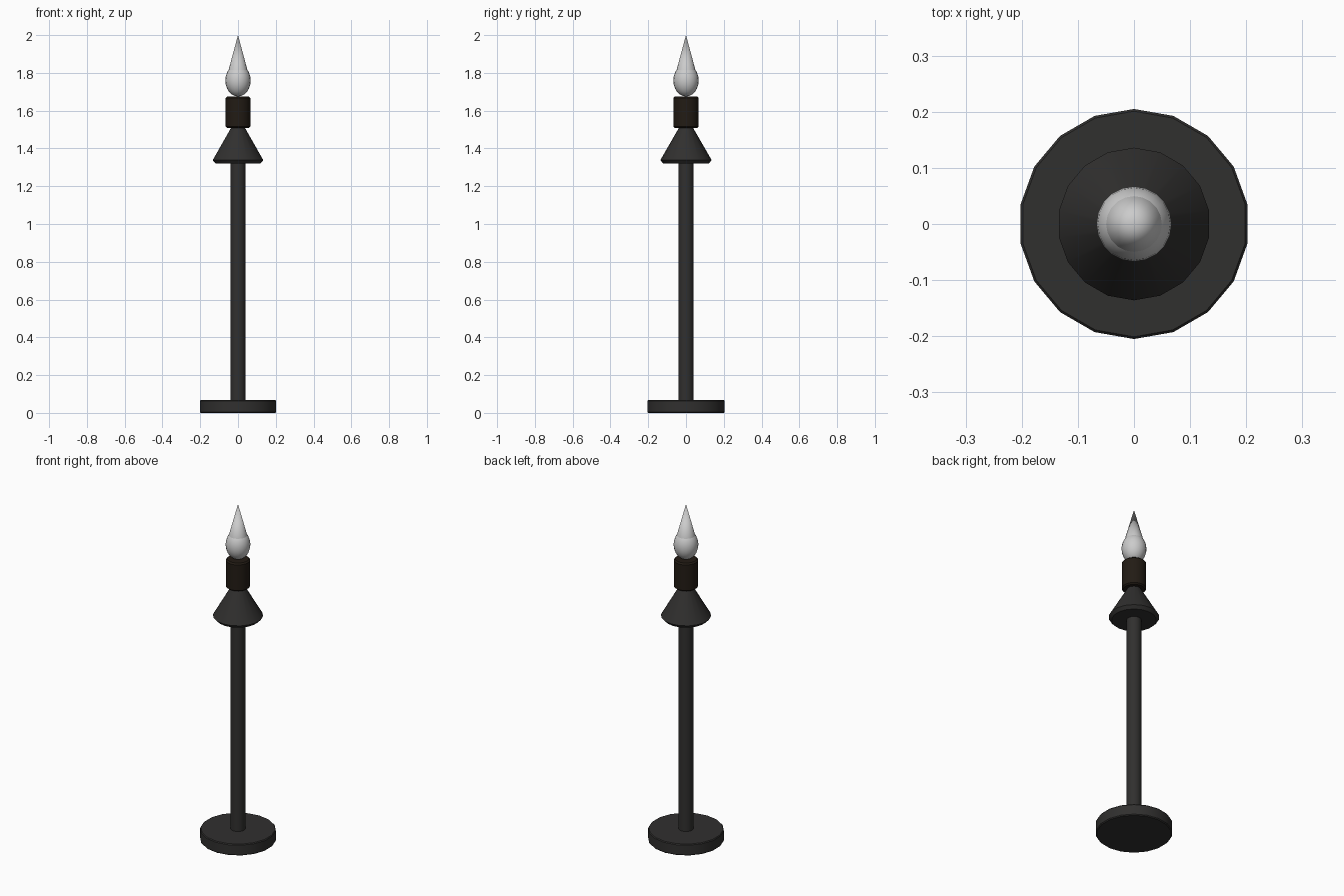
import bpy, bmesh
from math import cos, sin, pi

if "Cube" in bpy.data.objects:
    bpy.data.objects.remove(bpy.data.objects["Cube"])


def material(name, color):
    m = bpy.data.materials.new(name)
    m.diffuse_color = (*color, 1)
    m.use_nodes = True
    m.node_tree.nodes["Principled BSDF"].inputs["Base Color"].default_value = m.diffuse_color
    return m


def lathe(name, profile, sides, mat=None, angle=0.6):
    """Spin (radius, z) points round the z axis; ends close with caps or a tip."""
    bm = bmesh.new()
    rings = []
    for r, z in profile:
        if r == 0:
            rings.append([bm.verts.new((0, 0, z))] * sides)
        else:
            steps = [pi / 2 + 2 * pi * i / sides for i in range(sides)]
            rings.append([bm.verts.new((r * cos(a), r * sin(a), z)) for a in steps])
    for low, high in zip(rings, rings[1:]):
        for i in range(sides):
            j = (i + 1) % sides
            bm.faces.new(list(dict.fromkeys((low[i], low[j], high[j], high[i]))))
    if profile[0][0]:
        bm.faces.new(rings[0][::-1])
    if profile[-1][0]:
        bm.faces.new(rings[-1])
    bmesh.ops.recalc_face_normals(bm, faces=bm.faces[:])
    mesh = bpy.data.meshes.new(name)
    bm.to_mesh(mesh)
    bm.free()
    ob = bpy.data.objects.new(name, mesh)
    bpy.context.collection.objects.link(ob)
    if mat:
        mesh.materials.append(mat)
    bpy.ops.object.select_all(action='DESELECT')
    ob.select_set(True)
    bpy.context.view_layer.objects.active = ob
    bpy.ops.object.shade_smooth_by_angle(angle=angle)
    return ob


iron = material("dark_iron", (0.03, 0.029, 0.028))
wood = material("dark_wood", (0.016, 0.011, 0.007))

# Foot disc with a slightly eased rim
lathe("base", [(0.2, 0), (0.205, 0.005), (0.205, 0.063), (0.201, 0.068)], 18, iron)

# Long pole
lathe("pole", [(0.04, 0.06), (0.04, 1.33)], 18, iron)

# Conical collar with a chamfered lower edge
lathe("collar", [(0.12, 1.32), (0.136, 1.338), (0.034, 1.515)], 18, iron)

# Candle holder
lathe("holder", [(0.058, 1.508), (0.066, 1.515), (0.066, 1.668), (0.058, 1.676)], 18, wood)

# Flame: stretched ball with a pointed cone on top
cz, r, h = 1.76, 0.067, 0.085
n = 12
ball = [(r * sin(pi * k / n) if 0 < k < n else 0, cz - h * cos(pi * k / n)) for k in range(n + 1)]
lathe("flame_ball", ball, 20)
lathe("flame_tip", [(0.05, 1.815), (0, 2.0)], 20)
